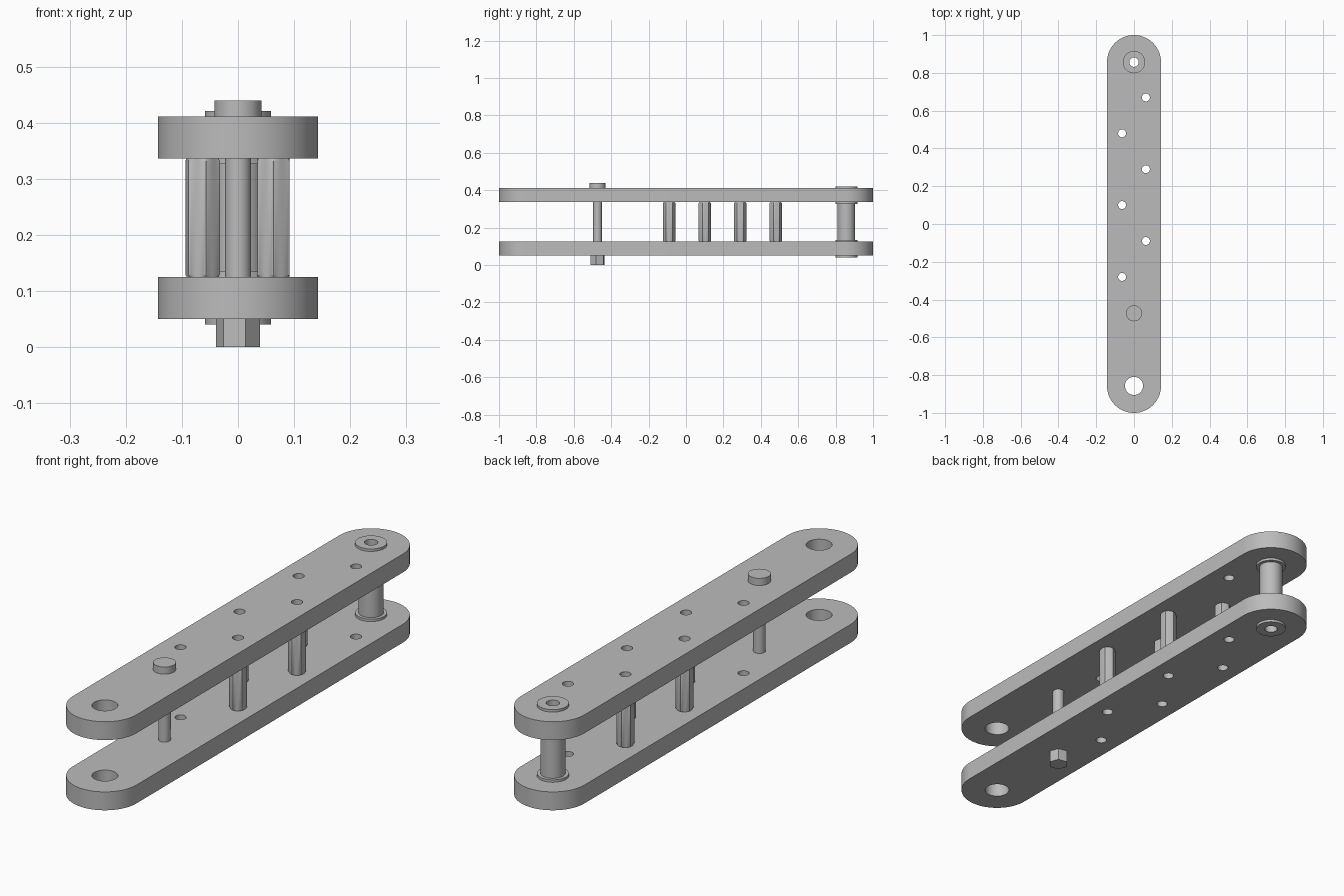
import bpy, bmesh
from math import cos, sin, pi, radians

cube = bpy.data.objects.get("Cube")
if cube:
    bpy.data.objects.remove(cube, do_unlink=True)

grey = bpy.data.materials.new("plain grey")
grey.use_nodes = True
colour = (0.5, 0.5, 0.5, 1)
grey.diffuse_color = colour
grey.node_tree.nodes["Principled BSDF"].inputs["Base Color"].default_value = colour

END = 0.857          # distance from the middle to each end pivot
HALF = 0.143         # half width of a plate
PIN_Y = -0.473
LOW, HIGH = (0.05, 0.125), (0.336, 0.411)   # plate heights
BORE = 0.021
SEG = 48


def finish(name, bm):
    """Turn a bmesh into a clean, smooth-shaded object."""
    bmesh.ops.remove_doubles(bm, verts=bm.verts, dist=1e-5)
    bmesh.ops.recalc_face_normals(bm, faces=bm.faces)
    mesh = bpy.data.meshes.new(name)
    bm.to_mesh(mesh)
    bm.free()
    mesh.materials.clear()
    mesh.materials.append(grey)
    obj = bpy.data.objects.new(name, mesh)
    bpy.context.collection.objects.link(obj)
    bpy.ops.object.select_all(action="DESELECT")
    obj.select_set(True)
    bpy.context.view_layer.objects.active = obj
    bpy.ops.object.shade_smooth_by_angle(angle=radians(25))
    return obj


def arc(x, y, r, start=0.0, sweep=2 * pi, n=SEG):
    return [(x + r * cos(start + sweep * i / n), y + r * sin(start + sweep * i / n))
            for i in range(n)]


def plate(name, z0, z1, holes):
    """Round-ended bar pierced by round holes."""
    outline = (arc(0, END, HALF, 0, pi) + [(-HALF, END)]
               + arc(0, -END, HALF, pi, pi) + [(HALF, -END)])
    curve = bpy.data.curves.new(name + "_outline", "CURVE")
    curve.dimensions = "2D"
    curve.fill_mode = "BOTH"
    curve.extrude = (z1 - z0) / 2
    for loop in [outline] + [arc(*h) for h in holes]:
        spline = curve.splines.new("POLY")
        spline.points.add(len(loop) - 1)
        for p, (x, y) in zip(spline.points, loop):
            p.co = (x, y, 0, 1)
        spline.use_cyclic_u = True
    temp = bpy.data.objects.new(name + "_outline", curve)
    bpy.context.collection.objects.link(temp)
    bpy.context.view_layer.update()
    shape = temp.evaluated_get(bpy.context.evaluated_depsgraph_get()).to_mesh()
    bm = bmesh.new()
    bm.from_mesh(shape)
    bpy.data.objects.remove(temp, do_unlink=True)
    bmesh.ops.translate(bm, verts=bm.verts, vec=(0, 0, (z0 + z1) / 2))
    return finish(name, bm)


def turned(name, profile, x, y, flat=None, turn=0.0):
    """Spin a closed (radius, z) profile; flat trims it to a hexagon."""
    bm = bmesh.new()
    rings = []
    for r, z in profile:
        ring = []
        for i in range(SEG):
            a = 2 * pi * i / SEG
            reach = r
            if flat:
                reach = min(r, flat / cos(a % (pi / 3) - pi / 6))
            ring.append(bm.verts.new((x + reach * cos(a + turn),
                                      y + reach * sin(a + turn), z)))
        rings.append(ring)
    for k, ring in enumerate(rings):
        nxt = rings[(k + 1) % len(rings)]
        if profile[k][0] == 0 and profile[(k + 1) % len(rings)][0] == 0:
            continue
        for i in range(SEG):
            j = (i + 1) % SEG
            bm.faces.new((ring[i], ring[j], nxt[j], nxt[i]))
    return finish(name, bm)


def rod(name, r, z0, z1, **hexagon):
    return turned(name, [(0, z0), (r, z0), (r, z1), (0, z1)], 0, PIN_Y, **hexagon)


# Side plates with staggered screw holes
screws = [(0.063 if i % 2 else -0.063, -0.28 + 0.19 * i) for i in range(6)]
holes = [(x, y, BORE) for x, y in screws]
holes += [(0, -END, 0.048), (0, END, 0.046), (0, PIN_Y, 0.023)]
plate("lower_plate", *LOW, holes)
plate("upper_plate", *HIGH, holes)

# Hexagonal standoffs between the plates, with chamfered ends
R = 0.033
flat = R * cos(pi / 6)
z0, z1 = LOW[1], HIGH[0]
for i, (x, y) in enumerate(screws[1:5]):
    section = [(BORE, z0), (flat, z0), (R, z0 + 0.004),
               (R, z1 - 0.004), (flat, z1), (BORE, z1)]
    turned(f"standoff_{i + 1}", section, x, y, flat, radians(40 if x < 0 else 30))

# Pin with a round head and a hexagonal nut
rod("pin_shaft", 0.023, LOW[0], HIGH[1])
rod("pin_head", 0.042, HIGH[1], 0.44)
rod("pin_nut", 0.04, 0, LOW[0], flat=0.04 * cos(pi / 6), turn=radians(-10))

# Hollow pivot sleeve with a flange on each plate face
rim, body, bore, lip = 0.059, 0.046, 0.025, 0.01
sleeve = [(bore, LOW[0] - lip)]
for a, b in ((LOW[0] - lip, LOW[0]), (LOW[1], LOW[1] + lip),
             (HIGH[0] - lip, HIGH[0]), (HIGH[1], HIGH[1] + lip)):
    sleeve += [(body, a), (rim, a), (rim, b), (body, b)]
sleeve += [(bore, HIGH[1] + lip)]
turned("pivot_sleeve", sleeve, 0, END, None)
